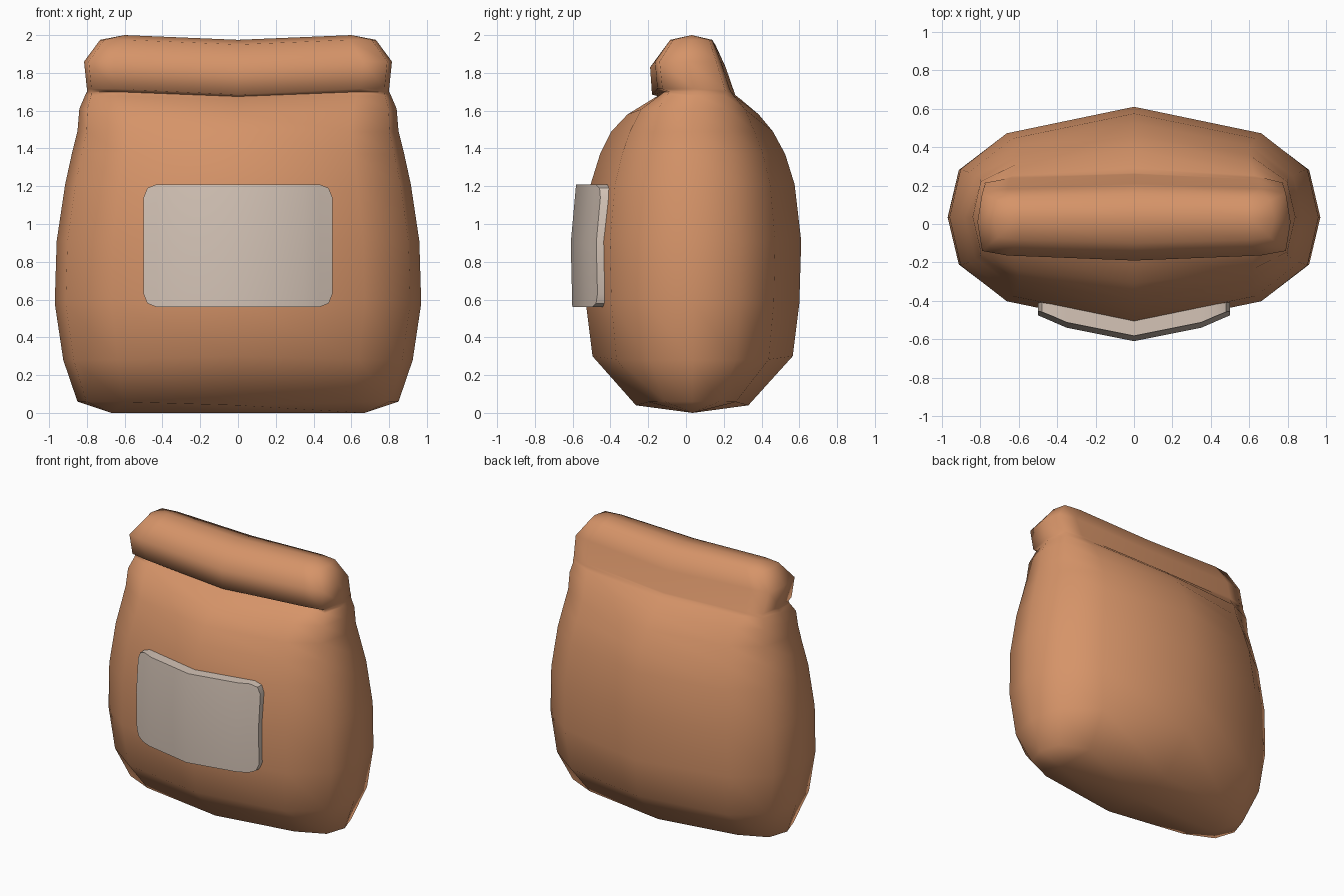
import bpy, bmesh, math

if "Cube" in bpy.data.objects:
    bpy.data.objects.remove(bpy.data.objects["Cube"])


def material(name, rgb):
    m = bpy.data.materials.new(name)
    m.diffuse_color = (*rgb, 1)
    m.use_nodes = True
    m.node_tree.nodes["Principled BSDF"].inputs["Base Color"].default_value = m.diffuse_color
    return m


def finish(bm, name, mat, angle):
    bmesh.ops.recalc_face_normals(bm, faces=bm.faces)
    me = bpy.data.meshes.new(name)
    bm.to_mesh(me)
    bm.free()
    me.materials.append(mat)
    ob = bpy.data.objects.new(name, me)
    bpy.context.collection.objects.link(ob)
    bpy.ops.object.select_all(action='DESELECT')
    ob.select_set(True)
    bpy.context.view_layer.objects.active = ob
    bpy.ops.object.shade_smooth_by_angle(angle=math.radians(angle))
    return ob


cloth = material("orange brown cloth", (0.67, 0.295, 0.14))
patch = material("pale beige patch", (0.66, 0.55, 0.47))

# Cross-section fractions (x, y) of one quarter: full belly and boxier roll
BELLY = [(0, 1), (0.69, 0.76), (0.94, 0.435), (1, 0)]
ROLL = [(0, 1), (0.81, 0.87), (0.97, 0.75), (1, 0)]
SEAM = [(0, 0), (1, 0), (1, 0), (1, 0)]


def ring(bm, z, hx, yf, yb, blend, sag):
    """Twelve-sided loop; blend 0 = belly, 1 = roll, None = closing seam."""
    if blend is None:
        q = SEAM
    else:
        q = [tuple(a + (b - a) * blend for a, b in zip(p, r)) for p, r in zip(BELLY, ROLL)]
    c, h = (yf + yb) / 2, (yb - yf) / 2
    quads = [(x, y) for x, y in q] + [(x, -y) for x, y in q[2::-1]]
    quads += [(-x, -y) for x, y in q[1:]] + [(-x, y) for x, y in q[2:0:-1]]
    return [bm.verts.new((x * hx, c + y * h, z - sag * (1 - min(1, abs(x) / 0.8))))
            for x, y in quads]


# Sack: z, half width, front y, back y, section blend, sag in the middle
levels = [
    (0.00, 0.67, 0.035, 0.035, None, 0),
    (0.06, 0.85, -0.265, 0.33, 0.15, 0.02),
    (0.28, 0.925, -0.495, 0.565, 0, -0.02),
    (0.58, 0.97, -0.53, 0.60, 0, 0),
    (0.91, 0.96, -0.54, 0.61, 0, 0),
    (1.21, 0.915, -0.505, 0.575, 0, 0),
    (1.37, 0.88, -0.455, 0.525, 0, 0),
    (1.49, 0.85, -0.395, 0.46, 0.1, 0),
    (1.61, 0.84, -0.31, 0.385, 0.3, 0.03),
    (1.68, 0.81, -0.18, 0.29, 0.7, 0.02),
    (1.70, 0.80, -0.14, 0.265, 1, 0.025),
    (1.715, 0.80, -0.18, 0.26, 1, 0.03),
    (1.86, 0.815, -0.19, 0.21, 1, 0.03),
    (1.975, 0.73, -0.10, 0.155, 1, 0.025),
    (2.00, 0.60, 0.03, 0.03, None, 0.025),
]
bm = bmesh.new()
loops = [ring(bm, *lv) for lv in levels]
for a, b in zip(loops, loops[1:]):
    for i in range(12):
        j = (i + 1) % 12
        bm.faces.new((a[i], a[j], b[j], b[i]))
bmesh.ops.remove_doubles(bm, verts=bm.verts, dist=0.0005)
finish(bm, "sack", cloth, 100)


# Front patch: curved plate with rounded corners following the belly
def patch_y(x, z):
    x = abs(x)
    y = -0.61 + 0.07 * min(x, 0.35) / 0.35 + 0.065 * max(0, x - 0.35) / 0.15
    return y + (0.028 * (z - 0.9) / 0.31 if z > 0.9 else 0.008 * (0.9 - z) / 0.34)


half = [(0.5, 0.07), (0.48, 0.02), (0.43, 0), (0.35, 0)]
columns = [(-x, i) for x, i in half] + [(0, 0)] + [(x, i) for x, i in half[::-1]]
bm = bmesh.new()
grid = []
for x, inset in columns:
    zs = [0.56 + inset, 0.9, 1.21 - inset]
    grid.append([bm.verts.new((x, patch_y(x, z), z)) for z in zs])
for a, b in zip(grid, grid[1:]):
    for k in range(2):
        bm.faces.new((a[k], b[k], b[k + 1], a[k + 1]))
ext = bmesh.ops.extrude_face_region(bm, geom=bm.faces[:], use_keep_orig=True)
for v in ext["geom"]:
    if isinstance(v, bmesh.types.BMVert):
        v.co.y += 0.085
finish(bm, "front_patch", patch, 40)
